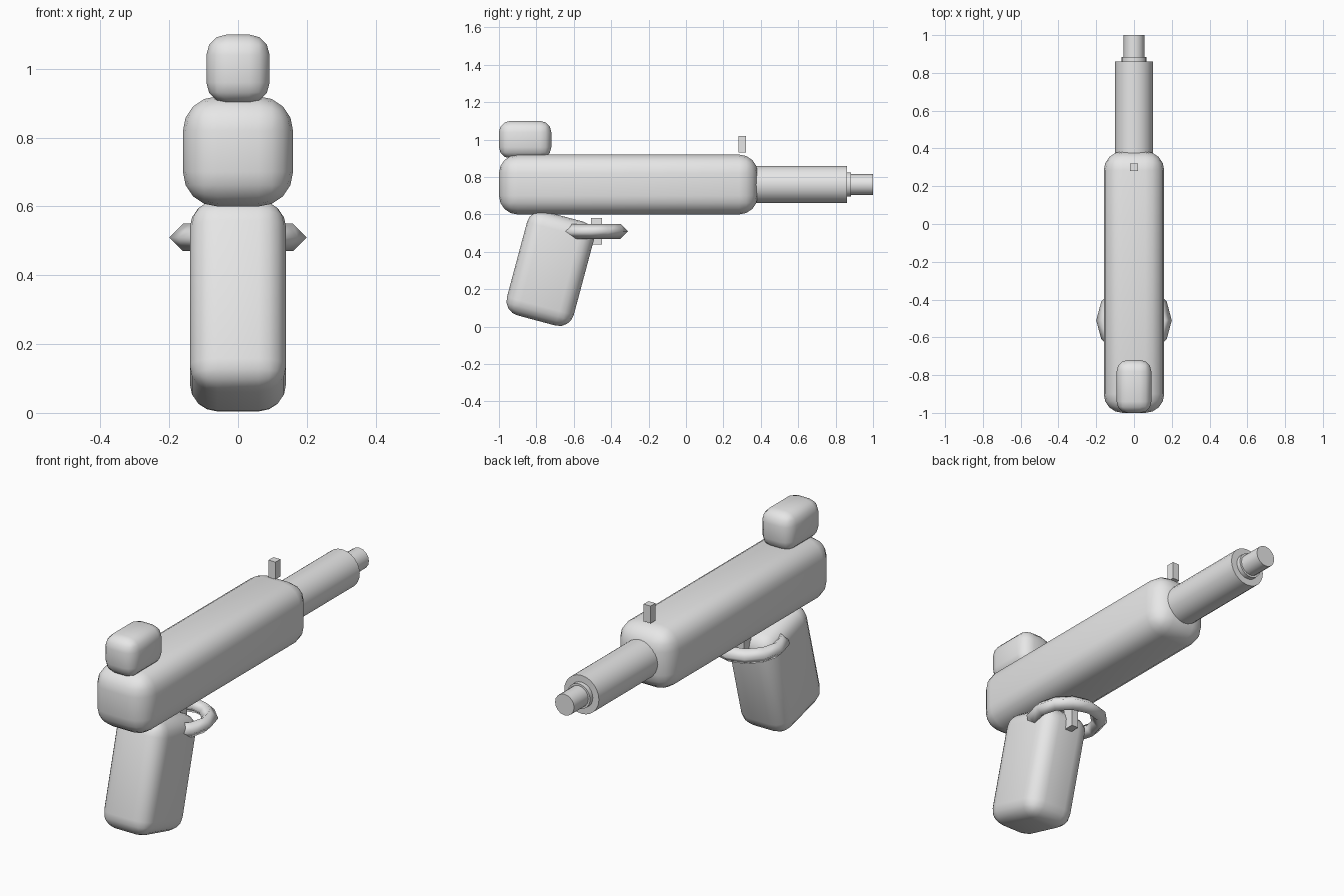
import bpy, math

if "Cube" in bpy.data.objects:
    bpy.data.objects.remove(bpy.data.objects["Cube"])

grey = bpy.data.materials.new("plain_grey")
grey.diffuse_color = (0.8, 0.8, 0.8, 1)
grey.use_nodes = True
grey.node_tree.nodes["Principled BSDF"].inputs["Base Color"].default_value = grey.diffuse_color


def finish(name, smooth=True, angle=40):
    ob = bpy.context.object
    ob.name = name
    ob.data.materials.append(grey)
    if smooth:
        bpy.ops.object.shade_smooth_by_angle(angle=math.radians(angle))
    return ob


def box(name, centre, size, bevel=0.0, segments=4, tilt=0.0):
    bpy.ops.mesh.primitive_cube_add(size=1, location=centre)
    ob = bpy.context.object
    ob.scale = size
    bpy.ops.object.transform_apply(location=False, rotation=False, scale=True)
    if bevel:
        mod = ob.modifiers.new("rounding", 'BEVEL')
        mod.width = bevel
        mod.segments = segments
        mod.limit_method = 'NONE'
        bpy.ops.object.modifier_apply(modifier=mod.name)
    ob.rotation_euler.x = math.radians(tilt)
    return finish(name, bevel > 0)


def rod(name, radius, y0, y1, z, sides):
    bpy.ops.mesh.primitive_cylinder_add(
        vertices=sides, radius=radius, depth=y1 - y0,
        location=(0, (y0 + y1) / 2, z), rotation=(math.pi / 2, 0, 0))
    return finish(name)


# Main housing, handle and rear block
box("body", (0, -0.308, 0.76), (0.32, 1.384, 0.32), 0.10, 4)
box("grip", (0, -0.725, 0.311), (0.28, 0.37, 0.575), 0.08, 4, -15)
box("rear_block", (0, -0.86, 1.0), (0.184, 0.28, 0.20), 0.06, 3)

# Barrel in three steps
rod("barrel", 0.10, 0.25, 0.86, 0.76, 24)
rod("muzzle_collar", 0.065, 0.84, 0.883, 0.76, 24)
rod("muzzle", 0.055, 0.85, 1.0, 0.76, 16)

# Front sight and trigger
box("front_sight", (0, 0.30, 0.975), (0.04, 0.04, 0.09))
box("trigger", (0, -0.478, 0.51), (0.04, 0.06, 0.14))

# Flat ring guard around the trigger
bpy.ops.mesh.primitive_torus_add(
    location=(0, -0.51, 0.51), major_segments=12, minor_segments=4,
    major_radius=0.16, minor_radius=0.04)
finish("trigger_guard", angle=95)
